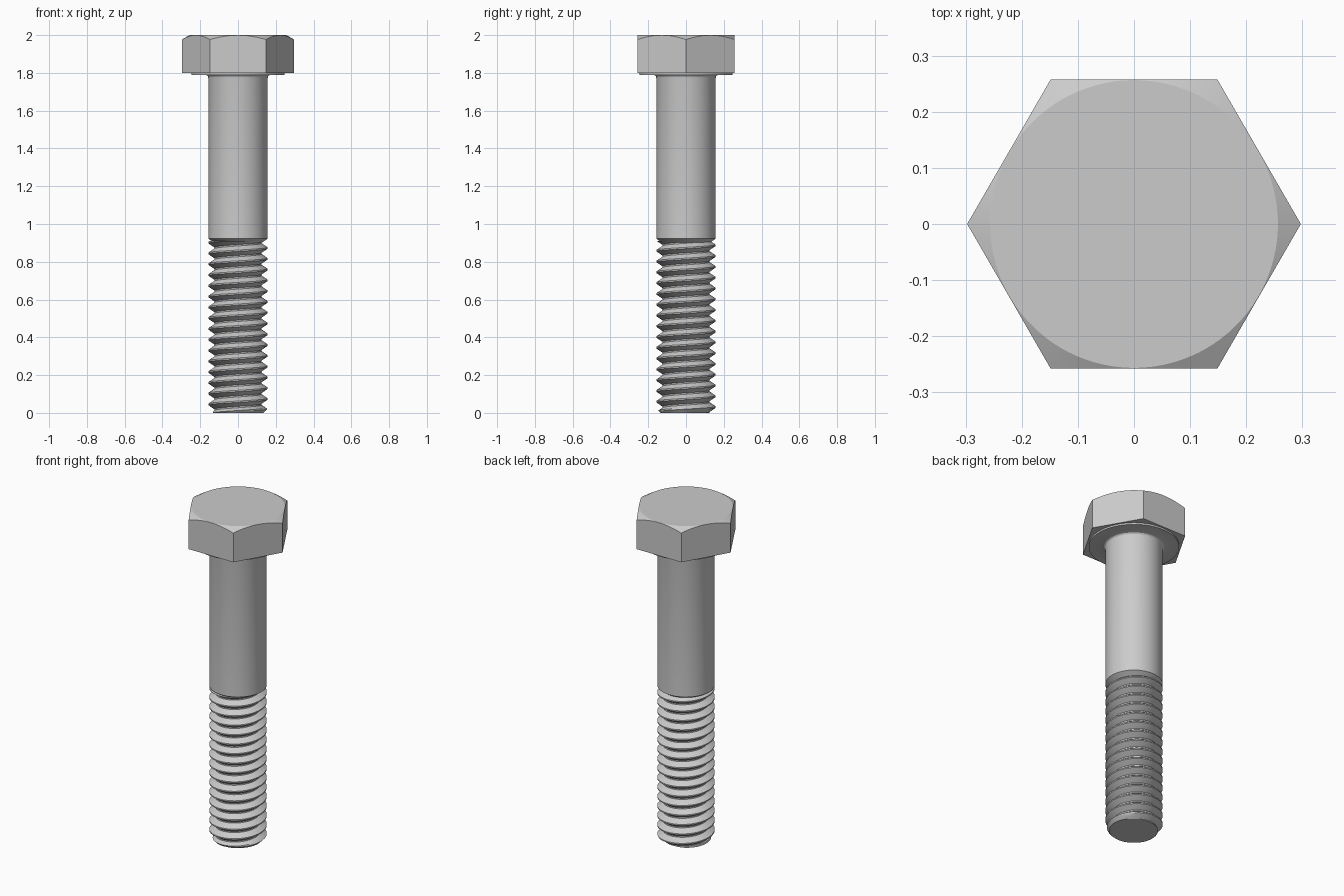
import bpy, bmesh
from math import pi, cos, sin, tan, radians, hypot

if "Cube" in bpy.data.objects:
    bpy.data.objects.remove(bpy.data.objects["Cube"])

SHANK_R, ROOT_R, PITCH = 0.157, 0.125, 0.0571
THREAD_TOP = 0.91
SEG = 96


def finish(bm, name):
    bmesh.ops.recalc_face_normals(bm, faces=bm.faces[:])
    me = bpy.data.meshes.new(name)
    bm.to_mesh(me)
    bm.free()
    ob = bpy.data.objects.new(name, me)
    bpy.context.collection.objects.link(ob)
    bpy.ops.object.select_all(action='DESELECT')
    ob.select_set(True)
    bpy.context.view_layer.objects.active = ob
    bpy.ops.object.shade_smooth_by_angle(angle=radians(24))
    return ob


def bridge(bm, a, b):
    n = len(a)
    for i in range(n):
        bm.faces.new((a[i], a[(i + 1) % n], b[(i + 1) % n], b[i]))


# Hex head: prism whose top corners are cut by a 30 degree cone
bm = bmesh.new()
flat, sub, top_r = 0.2575, 16, 0.2565
corner = flat / cos(pi / 6)
outline = []
for k in range(6):
    a, b = k * pi / 3, (k + 1) * pi / 3
    for s in range(sub):
        t = s / sub
        outline.append((corner * ((1 - t) * cos(a) + t * cos(b)),
                        corner * ((1 - t) * sin(a) + t * sin(b))))
low = [bm.verts.new((x, y, 1.8)) for x, y in outline]
rim = [bm.verts.new((x, y, 2 - (hypot(x, y) - top_r) * tan(pi / 6))) for x, y in outline]
cap = [bm.verts.new((x * top_r / hypot(x, y), y * top_r / hypot(x, y), 2)) for x, y in outline]
bridge(bm, low, rim)
bridge(bm, rim, cap)
bm.faces.new(cap)
bm.faces.new(low)
finish(bm, "hex_head")

# Plain shank with fillet and washer face under the head
bm = bmesh.new()
profile = [(0.128, 0.903), (SHANK_R, 0.922), (SHANK_R, 1.772), (0.159, 1.781),
           (0.164, 1.787), (0.173, 1.79), (0.247, 1.79), (0.247, 1.801)]
rings = [[bm.verts.new((r * cos(2 * pi * i / SEG), r * sin(2 * pi * i / SEG), z))
          for i in range(SEG)] for r, z in profile]
for a, b in zip(rings, rings[1:]):
    bridge(bm, a, b)
bm.faces.new(rings[0])
bm.faces.new(rings[-1])
finish(bm, "shank")

# Helical right-hand thread, trimmed flat at both ends with a chamfered tip
bm = bmesh.new()
tooth = [(-1 / 16, SHANK_R), (1 / 16, SHANK_R), (3 / 16, 0.1464), (3 / 8, ROOT_R + 0.0055),
         (7 / 16, ROOT_R), (9 / 16, ROOT_R), (5 / 8, ROOT_R + 0.0055), (13 / 16, 0.1464)]
P = len(tooth)
turns = int(THREAD_TOP / PITCH) + 5
start = 0.045 - 2.5 * PITCH          # crest sits at z = 0.045 on the -x side
cols = []
for i in range(SEG):
    ang = 2 * pi * i / SEG
    col = []
    for j in range(turns * P):
        off, r = tooth[j % P]
        z = start + PITCH * (i / SEG + j // P + off)
        r = min(r, 0.134 + max(z, 0) * 1.0)
        col.append(bm.verts.new((r * cos(ang), r * sin(ang), z)))
    cols.append(col)
for i in range(SEG):
    a = cols[i]
    b = cols[i + 1] if i + 1 < SEG else cols[0][P:]   # seam steps up one pitch
    for j in range(min(len(a), len(b)) - 1):
        bm.faces.new((a[j], b[j], b[j + 1], a[j + 1]))
for z, up in ((0, -1), (THREAD_TOP, 1)):
    bmesh.ops.bisect_plane(bm, geom=bm.verts[:] + bm.edges[:] + bm.faces[:], dist=1e-6,
                           plane_co=(0, 0, z), plane_no=(0, 0, up), clear_outer=True)
bmesh.ops.remove_doubles(bm, verts=bm.verts[:], dist=1e-5)
bmesh.ops.holes_fill(bm, edges=[e for e in bm.edges if e.is_boundary], sides=0)
finish(bm, "thread")
